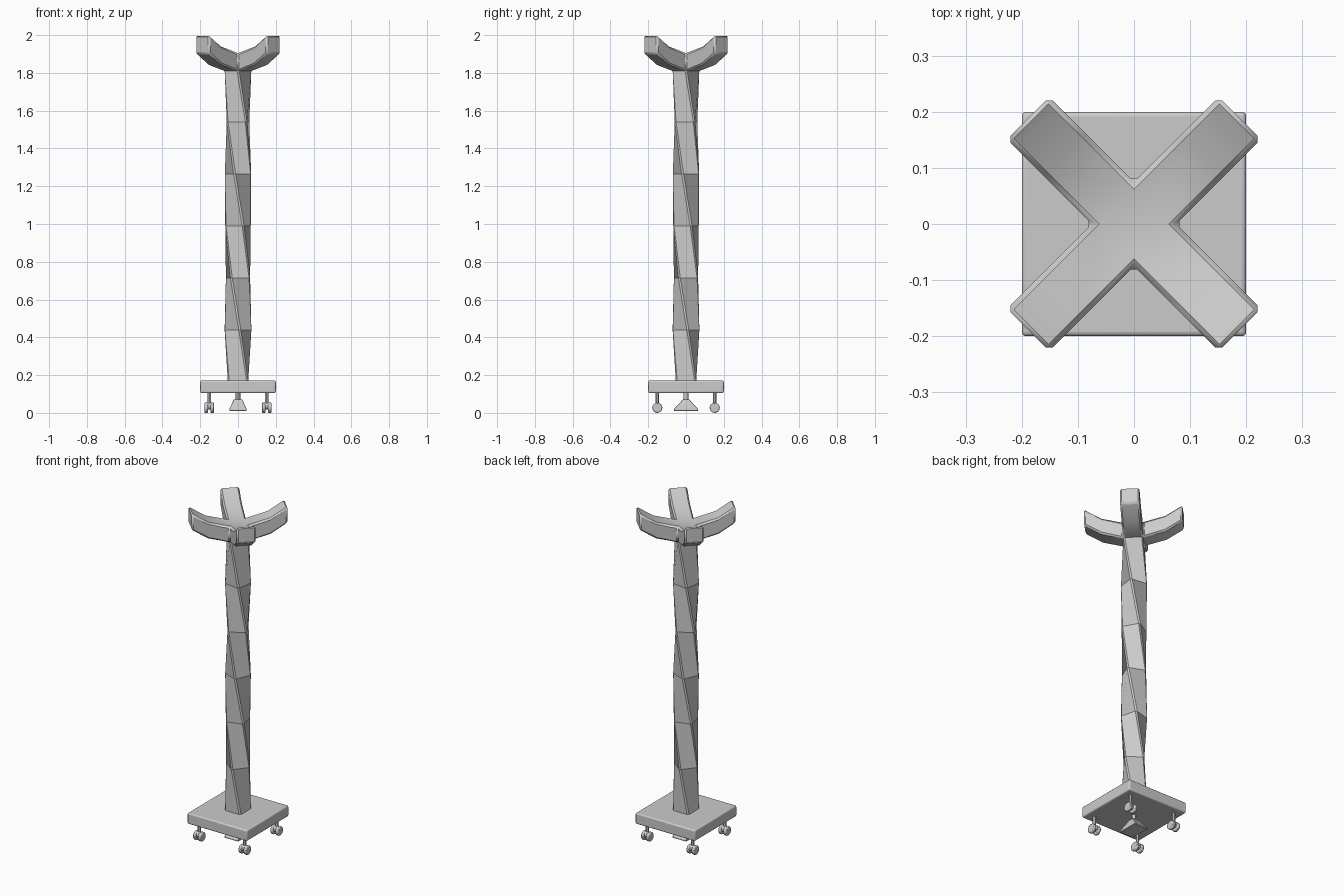
import bpy, bmesh, math
from mathutils import Matrix, Vector

if "Cube" in bpy.data.objects:
    bpy.data.objects.remove(bpy.data.objects["Cube"])


def finish(name, bm, bevel=0.0, segments=1, angle=35):
    bmesh.ops.recalc_face_normals(bm, faces=bm.faces[:])
    me = bpy.data.meshes.new(name)
    bm.to_mesh(me)
    bm.free()
    ob = bpy.data.objects.new(name, me)
    bpy.context.collection.objects.link(ob)
    if bevel:
        m = ob.modifiers.new("bevel", 'BEVEL')
        m.width, m.segments = bevel, segments
        m.limit_method = 'ANGLE'
        m.angle_limit = math.radians(angle)
    bpy.ops.object.select_all(action='DESELECT')
    ob.select_set(True)
    bpy.context.view_layer.objects.active = ob
    bpy.ops.object.shade_smooth_by_angle(angle=math.radians(30))
    return ob


def loft(bm, rings):
    loops = [[bm.verts.new(p) for p in r] for r in rings]
    n = len(loops[0])
    for a, b in zip(loops, loops[1:]):
        for i in range(n):
            bm.faces.new((a[i], a[(i + 1) % n], b[(i + 1) % n], b[i]))
    bm.faces.new(loops[0][::-1])
    bm.faces.new(loops[-1])


def rect(hx, hy, z):
    return [(-hx, -hy, z), (hx, -hy, z), (hx, hy, z), (-hx, hy, z)]


def cylinder(bm, r, length, loc, axis='Z', n=16, r2=None):
    rot = Matrix.Rotation(math.pi / 2, 4, 'Y') if axis == 'X' else Matrix()
    bmesh.ops.create_cone(bm, cap_ends=True, segments=n, radius1=r,
                          radius2=r if r2 is None else r2, depth=length,
                          matrix=Matrix.Translation(loc) @ rot)


# base plate
bm = bmesh.new()
loft(bm, [rect(0.2, 0.2, 0.105), rect(0.2, 0.2, 0.171)])
finish("base_plate", bm, 0.008, 3)

# twisted post: chamfered square turning clockwise as it rises
bm = bmesh.new()
h, c, steps = 0.054, 0.046, 6
profile = [(h, -c), (h, c), (c, h), (-c, h), (-h, c), (-h, -c), (-c, -h), (c, -h)]
rings = []
for i in range(steps + 1):
    t = i / steps
    rot = Matrix.Rotation(-math.radians(225) * t, 3, 'Z')
    rings.append([rot @ Vector((x, y, 0.165 + 1.65 * t)) for x, y in profile])
loft(bm, rings)
finish("twisted_post", bm)

# crossed arms: centre block with each side extruded outwards in two steps
bm = bmesh.new()
w = 0.053
loft(bm, [rect(w, w, 1.807), rect(w, w, 1.905)])
bm.normal_update()
sides = [f for f in bm.faces if abs(f.normal.z) < 0.5]
for f in sides:
    d = f.normal.copy()
    for dist, lift in ((0.12, 0.035), (0.094, 0.06)):
        f = bmesh.ops.extrude_discrete_faces(bm, faces=[f])["faces"][0]
        bmesh.ops.translate(bm, verts=f.verts[:], vec=d * dist + Vector((0, 0, lift)))
bmesh.ops.remove_doubles(bm, verts=bm.verts[:], dist=1e-5)
bmesh.ops.rotate(bm, verts=bm.verts[:], matrix=Matrix.Rotation(math.pi / 4, 3, 'Z'))
finish("crossed_arms", bm, 0.009)

# twin-wheel casters
for i, (sx, sy) in enumerate(((-1, -1), (1, -1), (1, 1), (-1, 1))):
    x, y = sx * 0.152, sy * 0.152
    bm = bmesh.new()
    for s in (-1, 1):
        cylinder(bm, 0.027, 0.019, (x + s * 0.0165, y, 0.027), 'X')
    finish(f"caster_wheels_{i + 1}", bm, 0.005, 2)
    bm = bmesh.new()
    cylinder(bm, 0.019, 0.03, (x, y, 0.036), 'X')
    cylinder(bm, 0.009, 0.07, (x, y, 0.075), n=12)
    finish(f"caster_stem_{i + 1}", bm)

# central support foot
bm = bmesh.new()
loft(bm, [rect(0.046, 0.064, 0.01), rect(0.046, 0.064, 0.02),
          rect(0.03, 0.03, 0.055), rect(0.024, 0.018, 0.072)])
finish("centre_foot", bm, 0.002)
bm = bmesh.new()
cylinder(bm, 0.012, 0.05, (0, 0, 0.085), n=12)
finish("centre_foot_stem", bm)
